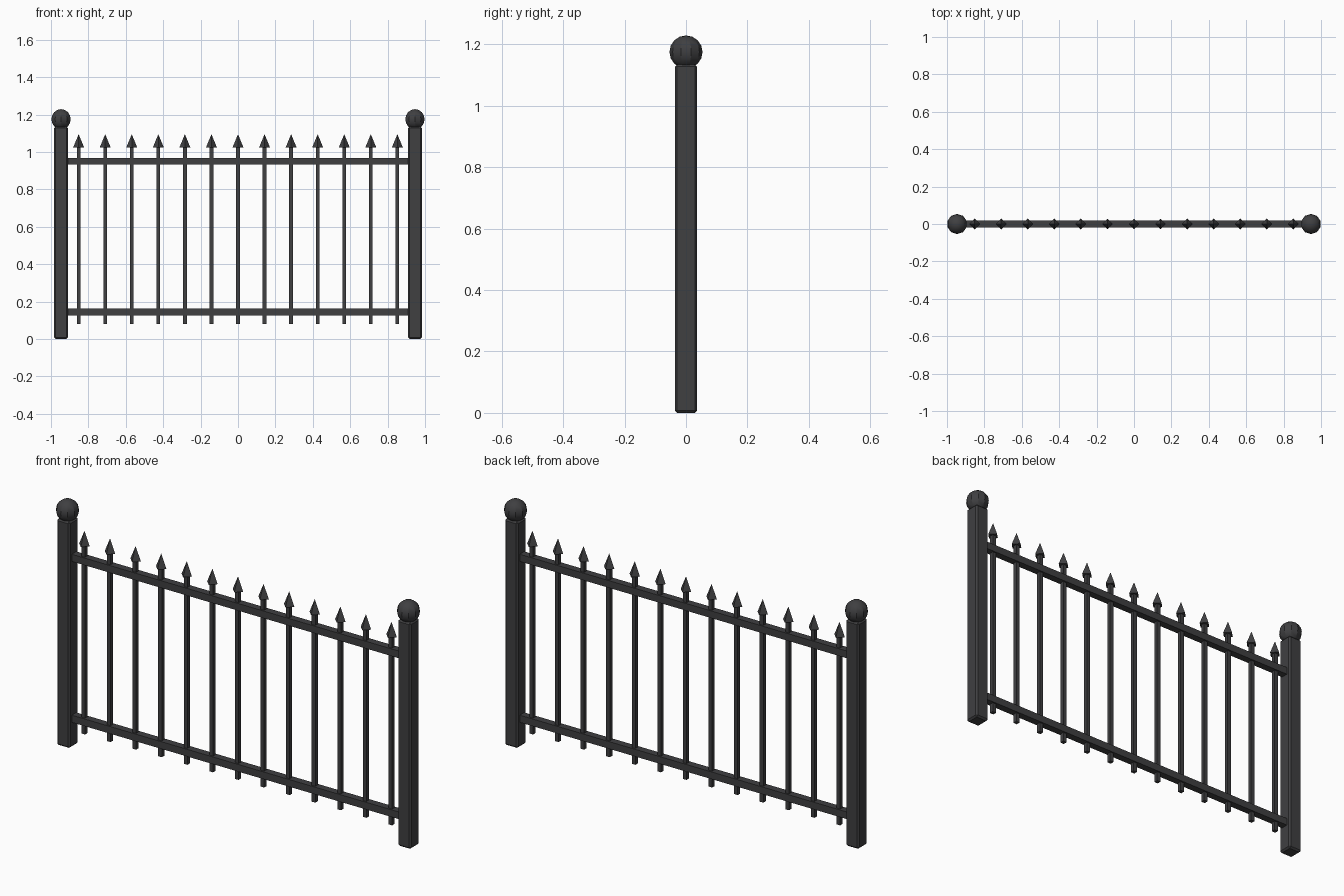
import bpy, math

if "Cube" in bpy.data.objects:
    bpy.data.objects.remove(bpy.data.objects["Cube"])

iron = bpy.data.materials.new("dark_iron")
iron.diffuse_color = (0.05, 0.05, 0.053, 1)
iron.use_nodes = True
iron.node_tree.nodes["Principled BSDF"].inputs["Base Color"].default_value = iron.diffuse_color


def finish(name, bevel=0.0):
    o = bpy.context.object
    o.name = name
    o.data.materials.append(iron)
    if bevel:
        m = o.modifiers.new("bevel", "BEVEL")
        m.width, m.segments = bevel, 1
    return o


def box(name, x, z0, z1, sx, sy, bevel=0.0):
    bpy.ops.mesh.primitive_cube_add(size=1, location=(x, 0, (z0 + z1) / 2))
    o = bpy.context.object
    o.scale = (sx, sy, z1 - z0)
    bpy.ops.object.transform_apply(location=False, rotation=False, scale=True)
    return finish(name, bevel)


# end posts with ball finials
for side, s in (("left", -1), ("right", 1)):
    box(side + "_post", s * 0.946, 0, 1.135, 0.073, 0.073, 0.008)
    bpy.ops.mesh.primitive_uv_sphere_add(segments=10, ring_count=8, radius=0.054,
                                         location=(s * 0.946, 0, 1.175))
    finish(side + "_ball")
    bpy.ops.object.shade_smooth_by_angle(angle=math.radians(30))

# horizontal rails
for name, z in (("bottom_rail", 0.144), ("top_rail", 0.951)):
    box(name, 0, z - 0.018, z + 0.018, 1.83, 0.036)

# pickets with four-sided spear tips
for i in range(13):
    x = (i - 6) * 0.142
    box(f"picket_{i + 1}", x, 0.08, 1.035, 0.02, 0.02)
    bpy.ops.mesh.primitive_cone_add(vertices=4, radius1=0.029, radius2=0, depth=0.07,
                                    location=(x, 0, 1.06))
    finish(f"spear_tip_{i + 1}")
